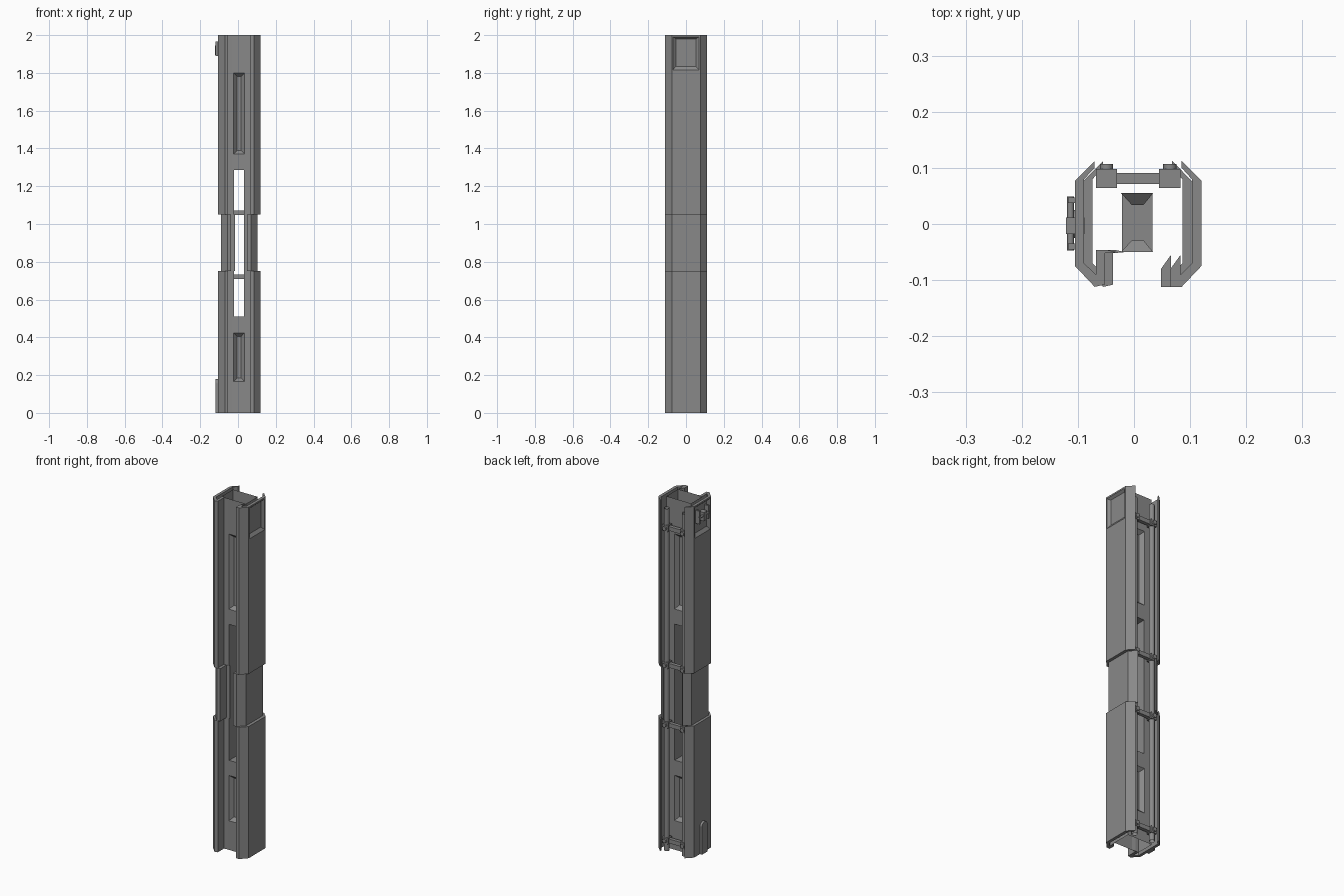
import bpy, bmesh
from math import pi
from mathutils import Matrix, Vector

cube = bpy.data.objects.get("Cube")
if cube:
    bpy.data.objects.remove(cube, do_unlink=True)

metal = bpy.data.materials.new("grey_metal")
metal.use_nodes = True
GREY = (0.25, 0.25, 0.25, 1)
metal.diffuse_color = GREY
metal.node_tree.nodes["Principled BSDF"].inputs["Base Color"].default_value = GREY


def finish(name, bm):
    bmesh.ops.recalc_face_normals(bm, faces=bm.faces)
    mesh = bpy.data.meshes.new(name)
    bm.to_mesh(mesh)
    bm.free()
    mesh.materials.append(metal)
    ob = bpy.data.objects.new(name, mesh)
    bpy.context.collection.objects.link(ob)
    return ob


def prism(name, profile, z0, z1):
    bm = bmesh.new()
    face = bm.faces.new([bm.verts.new((x, y, z0)) for x, y in profile])
    new = bmesh.ops.extrude_face_region(bm, geom=[face])["geom"]
    top = [v for v in new if isinstance(v, bmesh.types.BMVert)]
    bmesh.ops.translate(bm, verts=top, vec=(0, 0, z1 - z0))
    return finish(name, bm)


def box(name, x0, x1, y0, y1, z0, z1):
    return prism(name, [(x0, y0), (x1, y0), (x1, y1), (x0, y1)], z0, z1)


def cylinder(name, centre, radius, length, axis="Z", sides=12, caps=True):
    bm = bmesh.new()
    bmesh.ops.create_cone(bm, cap_ends=caps, segments=sides, radius1=radius,
                          radius2=radius, depth=length)
    if axis != "Z":
        spin = Matrix.Rotation(pi / 2, 4, "X" if axis == "Y" else "Y")
        bmesh.ops.transform(bm, matrix=spin, verts=bm.verts)
    bmesh.ops.translate(bm, verts=bm.verts, vec=centre)
    ob = finish(name, bm)
    for p in ob.data.polygons:
        p.use_smooth = len(p.vertices) == 4
    return ob


def taper(axis, outer_at, inner_at, outer, inner):
    """Pocket cutter: two rectangles (a0, a1, z0, z1) joined along an axis."""
    bm = bmesh.new()
    for at, (a0, a1, z0, z1) in ((outer_at, outer), (inner_at, inner)):
        for a in (a0, a1):
            for z in (z0, z1):
                bm.verts.new((at, a, z) if axis == "X" else (a, at, z))
    bmesh.ops.convex_hull(bm, input=bm.verts)
    return finish("pocket_cutter", bm)


def carve(ob, cutters):
    for c in cutters:
        c.hide_render = True
        mod = ob.modifiers.new("pocket", "BOOLEAN")
        mod.operation, mod.solver, mod.object = "DIFFERENCE", "EXACT", c
    bpy.context.view_layer.update()
    mesh = bpy.data.meshes.new_from_object(
        ob.evaluated_get(bpy.context.evaluated_depsgraph_get()))
    ob.modifiers.clear()
    ob.data = mesh
    for c in cutters:
        bpy.data.objects.remove(c, do_unlink=True)


# Side rails: folded C sections, stepped inward between the two sleeves
LEFT = [(.085, .112), (.12, .077), (.12, -.075), (.085, -.112), (.065, -.112),
        (.065, -.08), (.083, -.055), (.083, -.09), (.103, -.07), (.103, .08),
        (.085, .1)]
RIGHT = [(-.07, .112), (-.105, .077), (-.105, -.075), (-.07, -.112),
         (-.052, -.108), (-.052, -.052), (-.03, -.05), (-.05, -.046),
         (-.068, -.046), (-.068, -.09), (-.089, -.07), (-.089, .08), (-.07, .1)]
for side, profile, step, face, sign in (("left", LEFT, -.017, .12, 1),
                                        ("right", RIGHT, .015, -.105, -1)):
    prism(side + "_lower_rail", profile, 0, .75)
    prism(side + "_middle_rail", [(x + step, y) for x, y in profile], .75, 1.05)
    upper = prism(side + "_upper_rail", profile, 1.05, 2)
    carve(upper, [taper("X", face + sign * .001, face - sign * .013,
                        (-.07, .07, 1.815, 1.992), (-.054, .052, 1.835, 1.98))])

# Central web: hollow, open at both ends, with a through slot and four pockets
web = box("central_web", -.07, .085, -.05, .055, 0, 2)
cutters = [box("slot_cutter", -.021, .033, -.1, .1, .51, 1.285)]
for z0, z1 in ((.165, .425), (1.37, 1.8)):
    for y, inward in ((-.05, 1), (.055, -1)):
        cutters.append(taper("Y", y - inward * .001, y + inward * .021,
                             (-.024, .035, z0, z1),
                             (-.004, .017, z0 + .02, z1 - .02)))
carve(web, cutters)
bm = bmesh.new()
bm.from_mesh(web.data)
ends = [f for f in bm.faces if abs(f.normal.z) > .9
        and not .01 < f.calc_center_median().z < 1.99]
bmesh.ops.delete(bm, geom=ends, context="FACES")
bm.to_mesh(web.data)
bm.free()

# Rear pipes held by clamps, each pair of clamps joined by a strap
PIPES = (("right", -.049), ("left", .064))
for side, x in PIPES:
    cylinder(side + "_pipe", (x, .081, .975), .015, 1.95, caps=False)
for i, z in enumerate((.06, .72, 1.06, 1.84)):
    box(f"clamp_strap_{i}", -.03, .045, .071, .091, z - .012, z + .012)
    for side, x in PIPES:
        box(f"{side}_clamp_{i}", x - .019, x + .019, .064, .098, z - .018, z + .018)
        cylinder(f"{side}_clamp_bolt_{i}", (x, .1, z), .012, .014, "Y", 8)

# Latch in the right upper pocket
box("latch_block", -.121, -.088, -.018, .012, 1.895, 1.945)
for i, y in enumerate((-.04, .042)):
    box(f"latch_arm_{i}", -.118, -.09, y - .005, y + .005, 1.89, 1.965)
cylinder("latch_pin", (-.113, .001, 1.925), .006, .096, "Y", 8)

# Rounded-top stop plate at the foot of the right rail
box("foot_plate", -.118, -.1, -.025, .025, 0, .155)
cylinder("foot_plate_top", (-.109, 0, .155), .025, .018, "X", 16)
